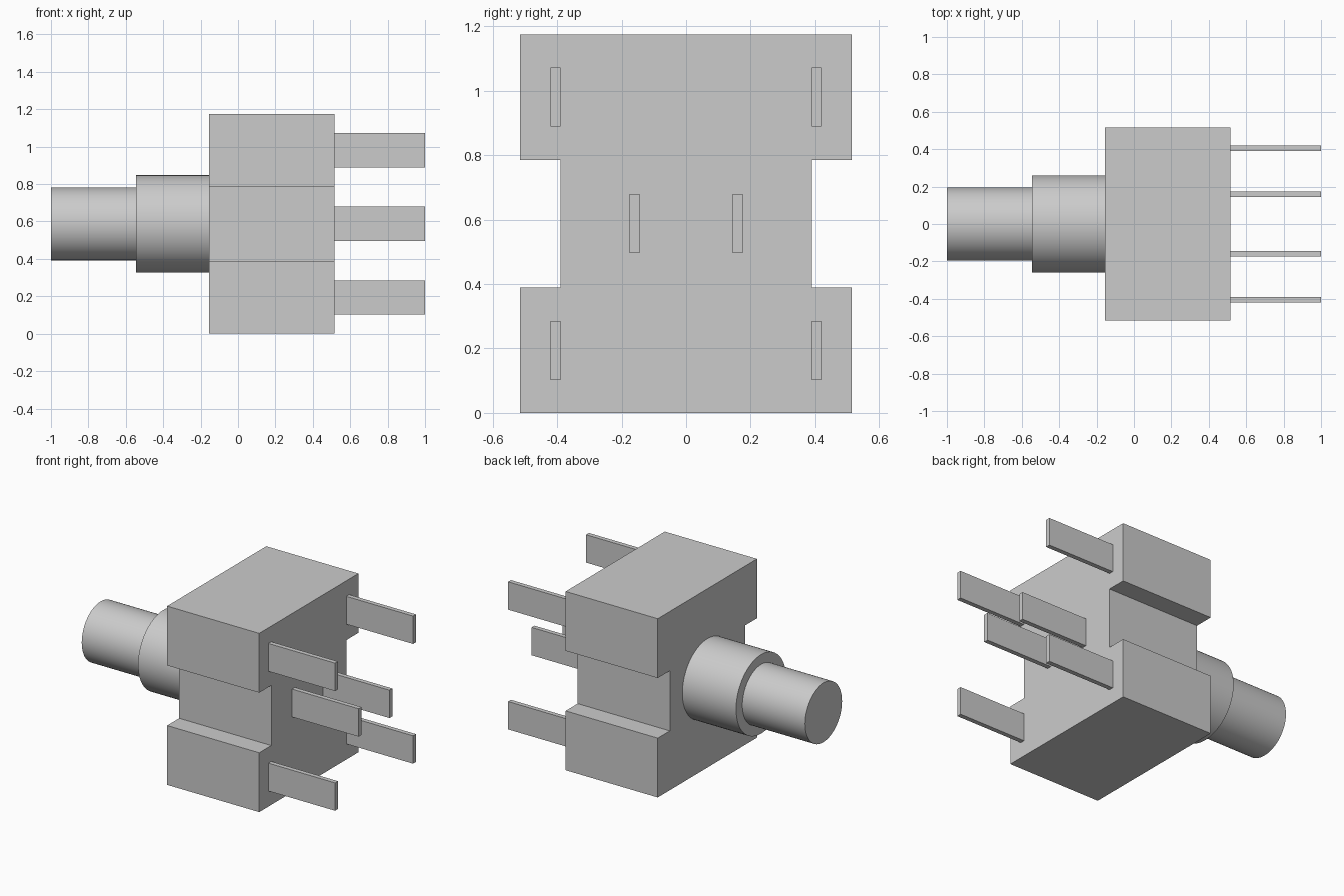
import bpy
import bmesh
import math
from mathutils import Matrix

cube = bpy.data.objects.get("Cube")
if cube:
    bpy.data.objects.remove(cube, do_unlink=True)

GREY = (0.6, 0.6, 0.6, 1.0)
grey = bpy.data.materials.new("plain grey")
grey.use_nodes = True
grey.diffuse_color = GREY
grey.node_tree.nodes["Principled BSDF"].inputs["Base Color"].default_value = GREY

BODY_BACK, BODY_FRONT = -0.155, 0.515
HEIGHT = 1.175
MID = HEIGHT / 2


def finish(name, bm):
    bmesh.ops.recalc_face_normals(bm, faces=bm.faces)
    mesh = bpy.data.meshes.new(name)
    bm.to_mesh(mesh)
    bm.free()
    mesh.materials.append(grey)
    obj = bpy.data.objects.new(name, mesh)
    bpy.context.collection.objects.link(obj)
    return obj


def box(name, x0, x1, y, z, thick, tall):
    bm = bmesh.new()
    place = Matrix.Translation(((x0 + x1) / 2, y, z))
    size = Matrix.Diagonal((x1 - x0, thick, tall, 1))
    bmesh.ops.create_cube(bm, size=1, matrix=place @ size)
    return finish(name, bm)


def rod(name, x0, x1, radius):
    bm = bmesh.new()
    place = Matrix.Translation(((x0 + x1) / 2, 0, MID))
    turn = Matrix.Rotation(math.pi / 2, 4, "Y")
    bmesh.ops.create_cone(bm, cap_ends=True, segments=64, radius1=radius,
                          radius2=radius, depth=x1 - x0, matrix=place @ turn)
    obj = finish(name, bm)
    bpy.ops.object.select_all(action="DESELECT")
    obj.select_set(True)
    bpy.context.view_layer.objects.active = obj
    bpy.ops.object.shade_smooth_by_angle(angle=math.radians(30))


# Housing: side-notched profile extruded along x
half = [(0.515, 0), (0.515, 0.39), (0.39, 0.39),
        (0.39, 0.785), (0.515, 0.785), (0.515, HEIGHT)]
outline = half + [(-y, z) for y, z in reversed(half)]
bm = bmesh.new()
face = bm.faces.new([bm.verts.new((BODY_BACK, y, z)) for y, z in outline])
extruded = bmesh.ops.extrude_face_region(bm, geom=[face], use_keep_orig=True)
moved = [v for v in extruded["geom"] if isinstance(v, bmesh.types.BMVert)]
bmesh.ops.translate(bm, verts=moved, vec=(BODY_FRONT - BODY_BACK, 0, 0))
finish("housing", bm)

# Stepped shaft
rod("bushing", -0.545, BODY_BACK, 0.26)
rod("shaft", -1.0, -0.545, 0.195)

# Three mirrored pairs of terminals
for level, y, z in (("lower", 0.405, 0.194), ("middle", 0.16, MID),
                    ("upper", 0.405, 0.981)):
    for side, sign in (("front", -1), ("back", 1)):
        box(f"{level}_{side}_terminal", BODY_FRONT, 1.0, sign * y, z, 0.03, 0.183)
